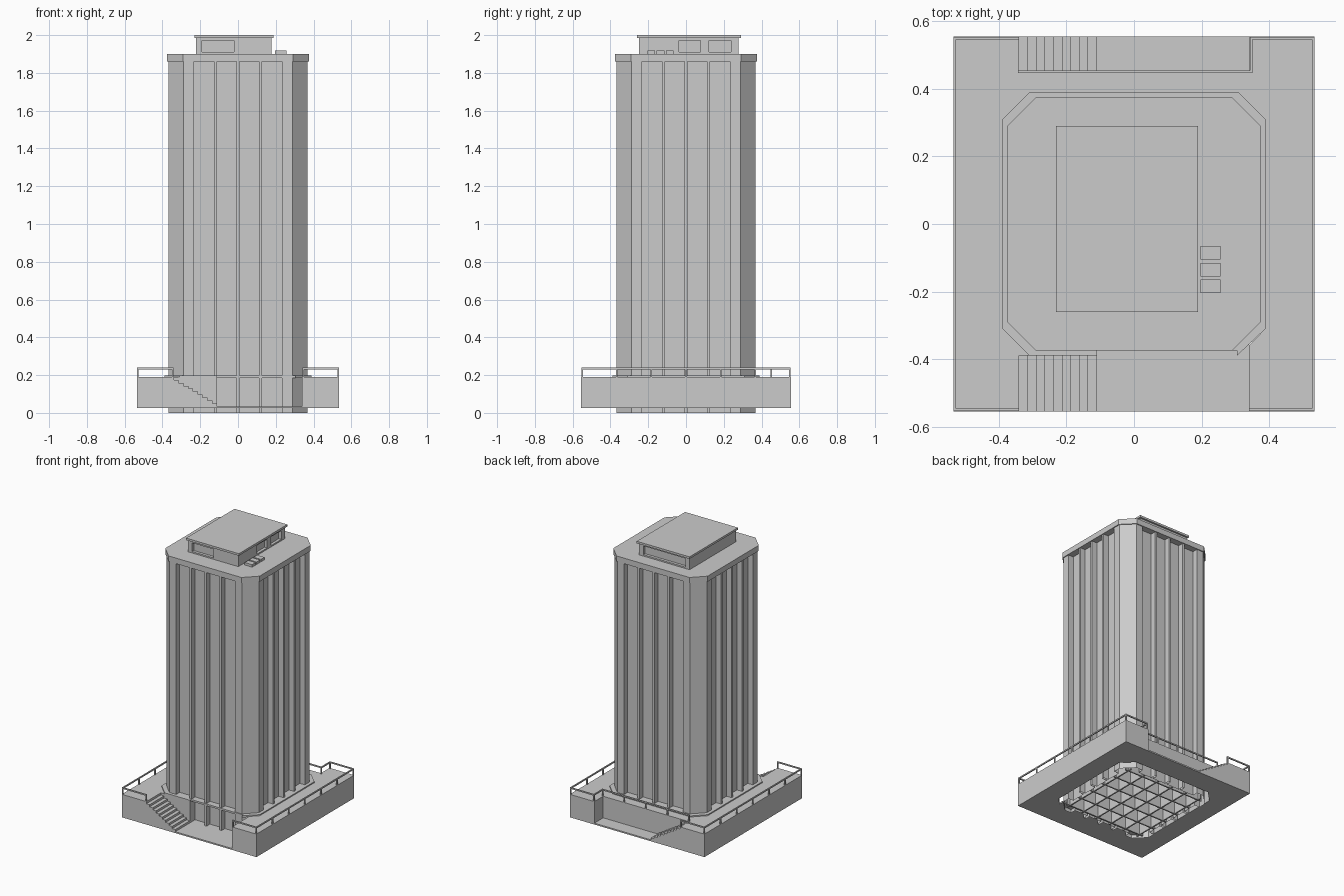
import bpy, bmesh
from math import ceil
from mathutils import Vector

if "Cube" in bpy.data.objects:
    bpy.data.objects.remove(bpy.data.objects["Cube"])


def finish(name, bm):
    bmesh.ops.recalc_face_normals(bm, faces=bm.faces)
    me = bpy.data.meshes.new(name)
    bm.to_mesh(me)
    bm.free()
    ob = bpy.data.objects.new(name, me)
    bpy.context.collection.objects.link(ob)
    return ob


def prism(name, pts, z0, z1, bottom=True):
    """Extrude a plan outline from z0 to z1."""
    bm = bmesh.new()
    base = bm.faces.new([bm.verts.new((x, y, z0)) for x, y in pts])
    r = bmesh.ops.extrude_face_region(bm, geom=[base], use_keep_orig=True)
    vs = [v for v in r['geom'] if isinstance(v, bmesh.types.BMVert)]
    bmesh.ops.translate(bm, verts=vs, vec=(0, 0, z1 - z0))
    bmesh.ops.recalc_face_normals(bm, faces=bm.faces)
    if not bottom:
        bmesh.ops.delete(bm, geom=[base], context='FACES_ONLY')
        me = bpy.data.meshes.new(name)
        bm.to_mesh(me)
        bm.free()
        ob = bpy.data.objects.new(name, me)
        bpy.context.collection.objects.link(ob)
        return ob
    return finish(name, bm)


def boxes(name, specs):
    """Several boxes (x0, x1, y0, y1, z0, z1) in one object."""
    bm = bmesh.new()
    for x0, x1, y0, y1, z0, z1 in specs:
        vs = bmesh.ops.create_cube(bm, size=1)['verts']
        bmesh.ops.scale(bm, verts=vs, vec=(x1 - x0, y1 - y0, z1 - z0))
        bmesh.ops.translate(bm, verts=vs, vec=((x0 + x1) / 2, (y0 + y1) / 2, (z0 + z1) / 2))
    return finish(name, bm)


def octagon(r, c):
    return [(-c, -r), (c, -r), (r, -c), (r, c), (c, r), (-c, r), (-r, c), (-r, -c)]


# Tower shaft: chamfered plan, four recessed bays between fins on each side
R, C, D, F = 0.368, 0.288, 0.04, 0.008
side = [(-C, -R)]
edges = [-0.234, -0.119 - F, -0.119 + F, -F, F, 0.119 - F, 0.119 + F, 0.234]
for a, b in zip(edges[::2], edges[1::2]):
    side += [(a, -R), (a, -R + D), (b, -R + D), (b, -R)]
side.append((C, -R))
plan = []
for k in range(4):
    plan += side
    side = [(-y, x) for x, y in side]
prism("tower_shaft", plan, 0, 1.87, bottom=False)
prism("roof_slab", octagon(0.375, 0.29), 1.86, 1.9)

# Foundation grid under the tower
G = [-0.3 + 0.12 * i for i in range(6)]
boxes("foundation_grid",
      [(g - .005, g + .005, -.327, .327, 0, .1) for g in G] +
      [(-.327, .327, g - .005, g + .005, 0, .1) for g in G])
boxes("tower_floor", [(-.325, .325, -.325, .325, .1, .11)])

# Podium wrapping around the tower, open at the sunken front court
half = [(.39, .31), (.39, -.31), (.34, -.36), (.34, -.555), (.535, -.555),
        (.535, .555), (.34, .555), (.34, .455)]
podium = [(.31, .39)] + half + [(-x, y) for x, y in reversed(half)] + [(-.31, .39)]
prism("podium", podium, .025, .19)
plate = [(-.31, -.39), (-.11, -.39), (-.11, -.375), (.305, -.375), (.305, -.39)] + octagon(.39, .31)[2:]
prism("base_plate", plate, .185, .198)

# Sunken courts, stair wall and the two stairs
boxes("sunken_courts", [(-.34, .34, -.555, -.33, .025, .035), (-.34, .34, .455, .555, .025, .035)])
boxes("stair_wall", [(-.34, -.11, -.39, -.345, .025, .19)])
N = 9
w, h = .23 / N, .155 / (N + 1)
for name, y0, y1 in (("front_stairs", -.555, -.39), ("back_stairs", .455, .555)):
    outline = [(-.34, .035)]
    for i in range(N):
        z = .19 - h * (i + 1)
        outline += [(-.34 + w * i, z), (-.34 + w * (i + 1), z)]
    outline.append((-.11, .035))
    bm = bmesh.new()
    f = bm.faces.new([bm.verts.new((x, y0, z)) for x, z in outline])
    r = bmesh.ops.extrude_face_region(bm, geom=[f], use_keep_orig=True)
    bmesh.ops.translate(bm, verts=[v for v in r['geom'] if isinstance(v, bmesh.types.BMVert)],
                        vec=(0, y1 - y0, 0))
    finish(name, bm)


# Railings: top rail with evenly spaced posts along each run
def railing(name, path, t=.004):
    specs = []
    for a, b in zip(path, path[1:]):
        a, b = Vector(a), Vector(b)
        lo = (min(a.x, b.x) - t, max(a.x, b.x) + t, min(a.y, b.y) - t, max(a.y, b.y) + t)
        specs.append((*lo, .23, .239))
        n = max(1, ceil((b - a).length / .2))
        for i in range(n + 1):
            p = a.lerp(b, i / n)
            specs.append((p.x - t, p.x + t, p.y - t, p.y + t, .188, .232))
    boxes(name, specs)


railing("left_railing", [(-.345, -.55), (-.531, -.55), (-.531, .55), (-.345, .55)])
railing("right_railing", [(.345, -.55), (.531, -.55), (.531, .55), (.347, .55),
                          (.347, .451), (-.34, .451)])

# Rooftop penthouse with recessed windows
house = boxes("penthouse", [(-.222, .178, -.25, .277, 1.895, 1.987)])
d = .02
cut = boxes("window_cutter", [
    (-.19, -.02, -.3, -.25 + d, 1.91, 1.972),
    (.178 - d, .22, -.037, .077, 1.91, 1.972),
    (.178 - d, .22, .122, .237, 1.91, 1.972),
    (-.19, .145, .277 - d, .32, 1.91, 1.972)])
cut.hide_render = True
mod = house.modifiers.new("windows", 'BOOLEAN')
mod.operation, mod.object, mod.solver = 'DIFFERENCE', cut, 'EXACT'
bpy.context.view_layer.objects.active = house
bpy.ops.object.modifier_apply(modifier=mod.name)
bpy.data.objects.remove(cut)
boxes("penthouse_roof", [(-.231, .189, -.26, .29, 1.985, 2.0)])

# Rooftop equipment
boxes("roof_units", [(.197, .256, y - .02, y + .02, 1.895, 1.918) for y in (-.085, -.135, -.185)])
